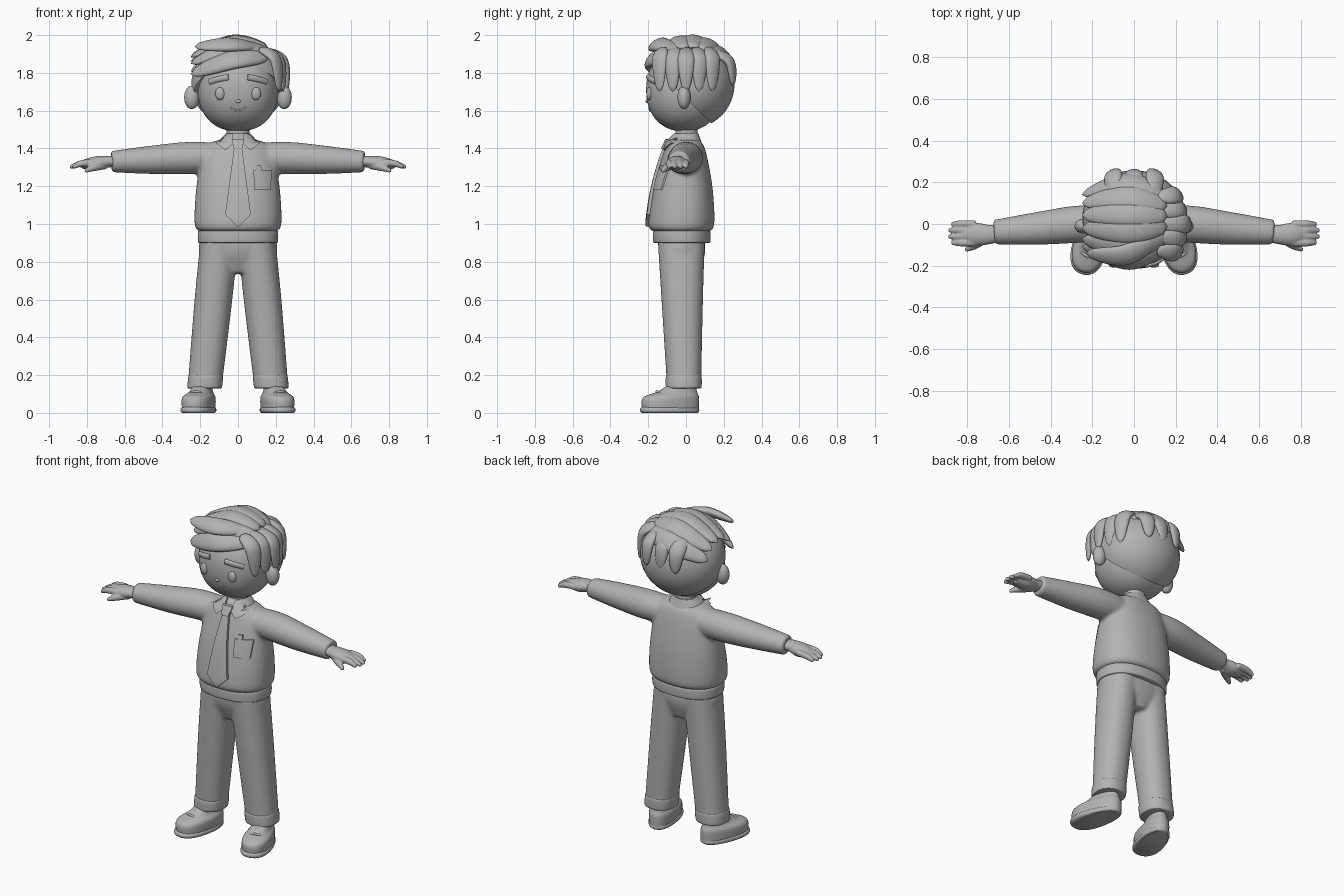
import bpy, bmesh
from math import sin, cos, pi, radians, copysign
from mathutils import Vector, Matrix
from mathutils.bvhtree import BVHTree

cube = bpy.data.objects.get("Cube")
if cube:
    bpy.data.objects.remove(cube, do_unlink=True)

grey = bpy.data.materials.new("plain_grey")
grey.use_nodes = True
grey.diffuse_color = (.45, .45, .45, 1)
for node in grey.node_tree.nodes:
    if node.type == "BSDF_PRINCIPLED":
        node.inputs["Base Color"].default_value = grey.diffuse_color
parts = []
UP = Vector((0, 0, 1))
FORWARD = Vector((0, -1, 0))


def smooth(rows, steps=6):
    """Catmull-Rom interpolation of number rows."""
    result = []
    last = len(rows) - 1
    for i in range(last):
        before, start, end, after = (Vector(rows[max(0, min(last, i + j))]) for j in (-1, 0, 1, 2))
        leave, arrive = (end - before) / 2, (after - start) / 2
        for step in range(steps):
            t = step / steps
            bend = (end - start) * 3 - leave * 2 - arrive
            twist = (start - end) * 2 + leave + arrive
            result.append(start + leave * t + bend * t ** 2 + twist * t ** 3)
    return result + [Vector(rows[last])]


def power(value, n):
    return copysign(abs(value) ** (2 / n), value)


def ring(centre, across, along, n=2, sides=32):
    angles = [2 * pi * (i + .5) / sides for i in range(sides)]
    return [centre + across * power(cos(a), n) + along * power(sin(a), n) for a in angles]


def stack(rows, n=2.3, centre=lambda z: 0):
    """Upright loft; each row is height, half width, front and back."""
    return [ring(Vector((centre(z), (front + back) / 2, z)), Vector((half, 0, 0)),
                 Vector((0, (back - front) / 2, 0)), n) for z, half, front, back in smooth(rows)]


def band(low, high, half, front, back, centre=lambda z: 0, edge=.008):
    """Upright band with softened rims."""
    inner = (half - edge, front + edge, back - edge)
    outer = (half, front, back)
    return stack([(low, *inner), (low + edge, *outer), (high - edge, *outer), (high, *inner)], 2.3, centre)


def tube(rows, up, ratio=1, sides=20):
    """Sweep; each row is a position and a radius; thickness follows up."""
    rows = smooth(rows)
    points = [row.to_3d() for row in rows]
    rings = []
    for i, point in enumerate(points):
        tangent = (points[min(i + 1, len(points) - 1)] - points[max(i - 1, 0)]).normalized()
        rise = up(point) if callable(up) else up
        rise = (rise - tangent * rise.dot(tangent)).normalized()
        radius = max(rows[i][3], .001)
        rings.append(ring(point, tangent.cross(rise) * radius, rise * radius * ratio, 2, sides))
    return rings


def ball(centre, width, depth, height, n=2, steps=24):
    rings = []
    for i in range(steps + 1):
        angle = pi * (.01 + .98 * i / steps)
        spread = power(sin(angle), n)
        rings.append(ring(Vector(centre) - UP * height * power(cos(angle), n),
                          Vector((width * spread, 0, 0)), Vector((0, depth * spread, 0)), n))
    return rings


def mirrored(rings):
    return [[Vector((-p.x, p.y, p.z)) for p in loop] for loop in rings]


def build(name, lofts, pair=False, voxel=0):
    bm = bmesh.new()
    for rings in lofts + ([mirrored(loft) for loft in lofts] if pair else []):
        loops = [[bm.verts.new(p) for p in loop] for loop in rings]
        count = len(loops[0])
        for a, b in zip(loops, loops[1:]):
            for i in range(count):
                j = (i + 1) % count
                bm.faces.new((a[i], a[j], b[j], b[i]))
        bm.faces.new(loops[0])
        bm.faces.new(loops[-1])
    bmesh.ops.recalc_face_normals(bm, faces=bm.faces)
    mesh = bpy.data.meshes.new(name)
    bm.to_mesh(mesh)
    bm.free()
    mesh.materials.append(grey)
    part = bpy.data.objects.new(name, mesh)
    bpy.context.collection.objects.link(part)
    if voxel:
        blend = part.modifiers.new("blend", "REMESH")
        blend.mode, blend.voxel_size, blend.use_smooth_shade = "VOXEL", voxel, True
        soften = part.modifiers.new("soften", "SMOOTH")
        soften.factor, soften.iterations = .5, 6
    parts.append(part)
    return part


def surfaces(*objects):
    bpy.context.view_layer.update()
    graph = bpy.context.evaluated_depsgraph_get()
    return [BVHTree.FromObject(each, graph) for each in objects]


def on_front(x, z, targets):
    hits = [tree.ray_cast(Vector((x, -2, z)), -FORWARD)[0] for tree in targets]
    return Vector((x, min([hit.y for hit in hits if hit], default=-.1), z))


def plate(rows, targets, thick, steps=6):
    """Slab lying on the front surface; each row is height, centre, half width."""
    rings = []
    for start, end in zip(rows, rows[1:]):
        for step in range(steps + 1):
            z, centre, half = Vector(start).lerp(Vector(end), step / steps)
            line = [on_front(centre + half * (2 * i / steps - 1), z, targets) for i in range(steps + 1)]
            rings.append([p + FORWARD * thick for p in line] + [p - FORWARD * .01 for p in reversed(line)])
    return rings


# sweater with arms
body = stack([(.96, .2, -.17, .12), (1, .23, -.2, .15), (1.2, .22, -.17, .14),
              (1.4, .18, -.11, .1), (1.45, .08, -.07, .06)])
arm = tube([(.05, 0, 1.35, .08), (.25, 0, 1.35, .09), (.45, -.02, 1.34, .08), (.67, -.04, 1.33, .06)], UP, .95)
sweater = build("sweater", [body, arm, mirrored(arm)], voxel=.01)
build("sweater_hem", [band(.9, .965, .213, -.175, .13)])


# trousers and their cuffs
def leg_line(z):
    return .19 - .1 * z


leg = stack([(.13, .09, -.1, .08), (.6, .1, -.13, .09), (.92, .1, -.15, .1)], 2.2, leg_line)
hips = stack([(.74, .07, -.1, .07), (.84, .2, -.14, .1), (.92, .2, -.15, .1)])
build("trousers", [leg, mirrored(leg), hips], voxel=.01)
build("trouser_cuffs", [band(.13, .2, .092, -.107, .083, leg_line)], True)


# shoes, turned out with a wide toe
def foot(rings):
    turn = Matrix.Translation((.18, 0, 0)) @ Matrix.Rotation(radians(16), 4, "Z")
    return [[turn @ Vector((p.x * (.9 - .8 * p.y), p.y, p.z)) for p in loop] for loop in rings]


build("shoe_soles", [foot(band(0, .03, .085, -.25, .07))], True)
build("shoe_uppers", [foot(stack([(.02, .08, -.24, .07), (.08, .08, -.235, .07),
                                  (.11, .06, -.16, .06), (.15, .05, -.09, .05)]))], True)
build("shoe_laces", [foot(tube([(side * .045, y + .02 * abs(side), z - .015 * abs(side), .007)
                                for side in (-1, 0, 1)], UP)) for y, z in ((-.16, .113), (-.12, .127))], True)

# hands
hand = [tube([(.63, -.04, 1.33, .043), (.69, -.05, 1.33, .046), (.76, -.05, 1.32, .055), (.83, -.045, 1.315, .03)],
             UP, .68),
        tube([(.7, -.06, 1.31, .02), (.76, -.1, 1.3, .02), (.81, -.125, 1.28, .01)], UP)]
for i in range(4):
    y = -.09 + .03 * i
    reach = .89 if i in (1, 2) else .875
    hand.append(tube([(.76, y, 1.325, .018), (.83, y, 1.32, .018), (reach, y, 1.3, .01)], UP))
build("hands", hand, True, .005)

# neck and shirt collar
build("neck", [band(1.4, 1.54, .06, -.055, .06)])
collar = build("collar", [stack([(1.41, .11, -.1, .09), (1.44, .1, -.09, .08), (1.48, .065, -.055, .065)])])
chest = surfaces(sweater, collar)
build("collar_flaps", [plate([(1.48, .04, .01), (1.43, .07, .05), (1.393, .067, .004)], chest, .013)], True)

# tie and pocket
build("tie_blade", [plate([(1.41, 0, .02), (1.05, 0, .068), (.986, 0, .002)], chest, .016)])
build("tie_knot", [plate([(1.45, 0, .034), (1.4, 0, .022)], chest, .024)])
build("pocket", [plate([(1.18, .13, .044), (1.285, .13, .048)], chest, .009)])
build("pocket_pen", [plate([(1.28, .11, .015), (1.31, .11, .012)], chest, .008)])

# head, ears and face
head = build("head", [ball((0, -.01, 1.71), .213, .202, .22, 2.2)])
build("ears", [ball((.245, -.01, 1.67), .04, .035, .062)], True)
face = surfaces(head)
build("eyes", [ball(on_front(.095, 1.69, face), .026, .016, .034)], True)
build("eyebrows", [tube([(*on_front(x, 1.78 - 1.25 * x * x, face), .016) for x in (.05, .1, .15)],
                        FORWARD, .7)], True)
build("mouth", [tube([(*on_front(x, 1.6 + 10 * x * x, face), .005) for x in (-.04, -.02, 0, .02, .04)], FORWARD)])
build("nose", [ball(on_front(0, 1.65, face), .014, .008, .01)])

# hair cap, cut along a slope from brow to nape
cap = build("hair_cap", [ball((0, .03, 1.74), .248, .228, .232)])
bm = bmesh.new()
bm.from_mesh(cap.data)
bmesh.ops.bisect_plane(bm, geom=bm.verts[:] + bm.edges[:] + bm.faces[:], plane_co=UP * 1.665,
                       plane_no=(0, 1, 1), clear_inner=True)
bmesh.ops.holes_fill(bm, edges=[edge for edge in bm.edges if edge.is_boundary], sides=0)
bmesh.ops.recalc_face_normals(bm, faces=bm.faces)
bm.to_mesh(cap.data)
bm.free()


# hair locks from root to tip
def lock(root, middle, tip, width):
    path = smooth([root, middle, tip])
    rows = [(*p, width * max(sin(pi * (i / (len(path) - 1)) ** .9), 0) ** .6) for i, p in enumerate(path)]
    return tube(rows, lambda p: p - UP * 1.72, .5)


def around(x, angle, scale):
    angle = radians(angle)
    return Vector((x, .02 + .21 * scale * sin(angle), 1.74 + .23 * scale * cos(angle)))


swept = [lock(around(.16, .7 * a, .85), around(-.03, a, 1 + .1 * sin(radians(a)) ** 2),
              around(-.25, 1.2 * a, .65), .064) for a in range(-58, 60, 22)]
swept.append(lock((.1, -.08, 1.94), (-.05, -.15, 1.95), (-.23, -.14, 1.94), .055))
build("swept_locks", swept)
build("side_locks", [lock((.11, y * .9, 1.93), (.24 - .3 * abs(y), y, 1.87), (.26 - .3 * abs(y), y, 1.7), .045)
                     for y in (-.14, -.07, 0, .07, .14)])
build("back_locks", [lock((x, .13, 1.92), (x, .23, 1.86), (x, .25, 1.73), .045) for x in (-.1, 0, .1)])

# soft shading with crisp edges
for part in bpy.context.view_layer.objects:
    part.select_set(part in parts)
bpy.context.view_layer.objects.active = sweater
bpy.ops.object.shade_smooth_by_angle(angle=radians(40))
